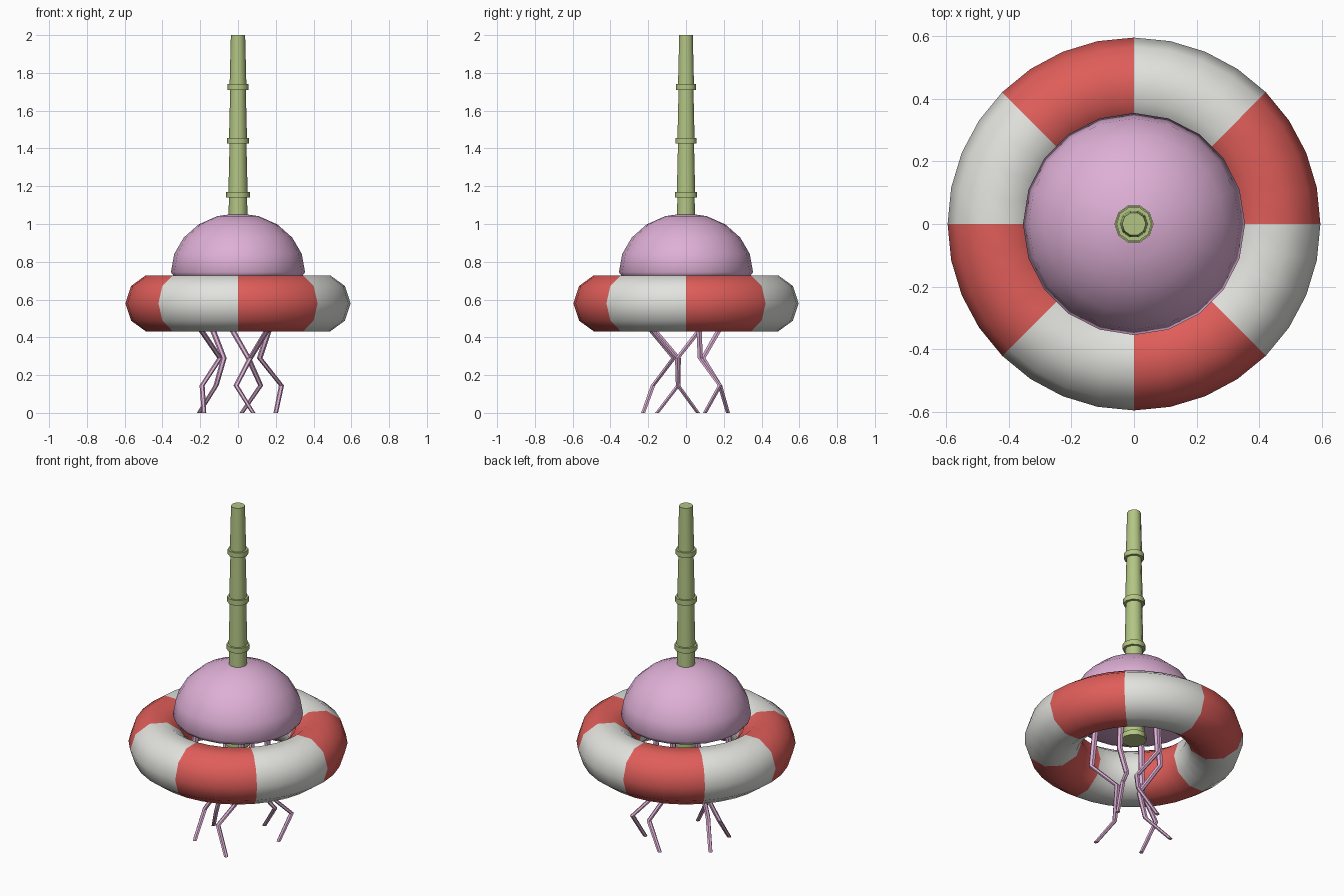
import bpy, math
from math import sin, cos, pi
from mathutils import Vector

cube = bpy.data.objects.get("Cube")
if cube:
    bpy.data.objects.remove(cube, do_unlink=True)


def material(name, rgb):
    m = bpy.data.materials.new(name)
    m.use_nodes = True
    m.diffuse_color = (*rgb, 1)
    m.node_tree.nodes["Principled BSDF"].inputs["Base Color"].default_value = (*rgb, 1)
    return m


RED = material("red", (0.74, 0.11, 0.10))
WHITE = material("off white", (0.76, 0.76, 0.73))
PINK = material("lilac pink", (0.73, 0.43, 0.67))
GREEN = material("bamboo green", (0.45, 0.56, 0.23))


def build(name, verts, faces, mats, angle=40):
    mesh = bpy.data.meshes.new(name)
    mesh.from_pydata(verts, [], faces)
    for m in mats:
        mesh.materials.append(m)
    ob = bpy.data.objects.new(name, mesh)
    bpy.context.collection.objects.link(ob)
    bpy.ops.object.select_all(action="DESELECT")
    ob.select_set(True)
    bpy.context.view_layer.objects.active = ob
    bpy.ops.object.shade_smooth_by_angle(angle=math.radians(angle))
    return ob


def lathe(name, profile, sides, mats, loop=False, angle=40):
    """Spin (radius, z) points, listed bottom to top, around z."""
    n = len(profile)
    verts = [(r * cos(2 * pi * s / sides), r * sin(2 * pi * s / sides), z)
             for s in range(sides) for r, z in profile]
    faces = []
    for s in range(sides):
        a, b = s * n, (s + 1) % sides * n
        for i in range(n if loop else n - 1):
            j = (i + 1) % n
            faces.append((a + i, b + i, b + j, a + j))
    if not loop:
        faces.append([s * n for s in reversed(range(sides))])
        faces.append([s * n + n - 1 for s in range(sides)])
    return build(name, verts, faces, mats, angle)


# Striped float ring, eight alternating sectors
circle = [2 * pi * i / 10 for i in range(10)]
ring = lathe("float_ring", [(0.44 + 0.156 * cos(t), 0.58 + 0.156 * sin(t)) for t in circle],
             32, [RED, WHITE], loop=True, angle=60)
for p in ring.data.polygons:
    turn = math.atan2(p.center.y, p.center.x) % (2 * pi)
    p.material_index = int(turn / (pi / 4)) % 2

# Bell: rounded dome over a shallow belly
bell = []
for i in range(11):
    t = pi * i / 10
    height = -cos(t) * (0.312 if i > 5 else 0.078)
    bell.append((max(0.355 * sin(t), 0.002), 0.745 + height))
lathe("bell", bell, 20, [PINK], angle=60)

# Jointed bamboo stalk, each section narrowing upward
STEP = 0.285
for k in range(5):
    z = 0.58 + k * STEP
    base = 0.058 - 0.0033 * k
    top = 2.0 if k == 4 else z + STEP
    lathe(f"stalk_section_{k + 1}", [(base, z), (base - 0.007, top)], 10, [GREEN])
    collar = base + 0.011
    lathe(f"stalk_joint_{k + 1}", [(collar, z - 0.01), (collar, z + 0.02)], 10, [GREEN])


def tentacle(name, points, sides=6):
    """Tapered tube with horizontal cross-sections along the path."""
    verts, faces = [], []
    for i, p in enumerate(points):
        r = 0.012 + 0.0015 * i
        for s in range(sides):
            t = 2 * pi * s / sides
            verts.append(Vector(p) + Vector((r * cos(t), r * sin(t), 0)))
    for i in range(len(points) - 1):
        for s in range(sides):
            a, b = i * sides + s, i * sides + (s + 1) % sides
            faces.append((a, b, b + sides, a + sides))
    faces.append(list(reversed(range(sides))))
    faces.append(list(range(len(verts) - sides, len(verts))))
    build(name, verts, faces, [PINK])


# Tentacles: tip, lower knee, upper knee, hip as x, y
PATHS = {
    "left_tentacle": [(0.20, 0.10), (0.23, 0.18), (0.115, 0.075), (0.16, 0.07)],
    "back_tentacle": [(0.02, 0.222), (0.12, 0.18), (0.055, 0.09), (-0.025, 0.17)],
    "right_back_tentacle": [(-0.206, 0.063), (-0.116, -0.042), (-0.075, -0.045), (-0.13, 0.065)],
    "right_front_tentacle": [(-0.18, -0.153), (-0.19, -0.042), (-0.095, -0.04), (-0.19, -0.16)],
    "front_tentacle": [(0.08, -0.227), (-0.01, -0.175), (0.065, -0.065), (0.15, -0.18)],
}
for name, path in PATHS.items():
    points = [(x, y, 0.14 * i + 0.005 * min(i, 2)) for i, (x, y) in enumerate(path)]
    hx, hy = path[-1]
    points.append((hx * 0.9, hy * 0.9, 0.69))
    tentacle(name, points)
